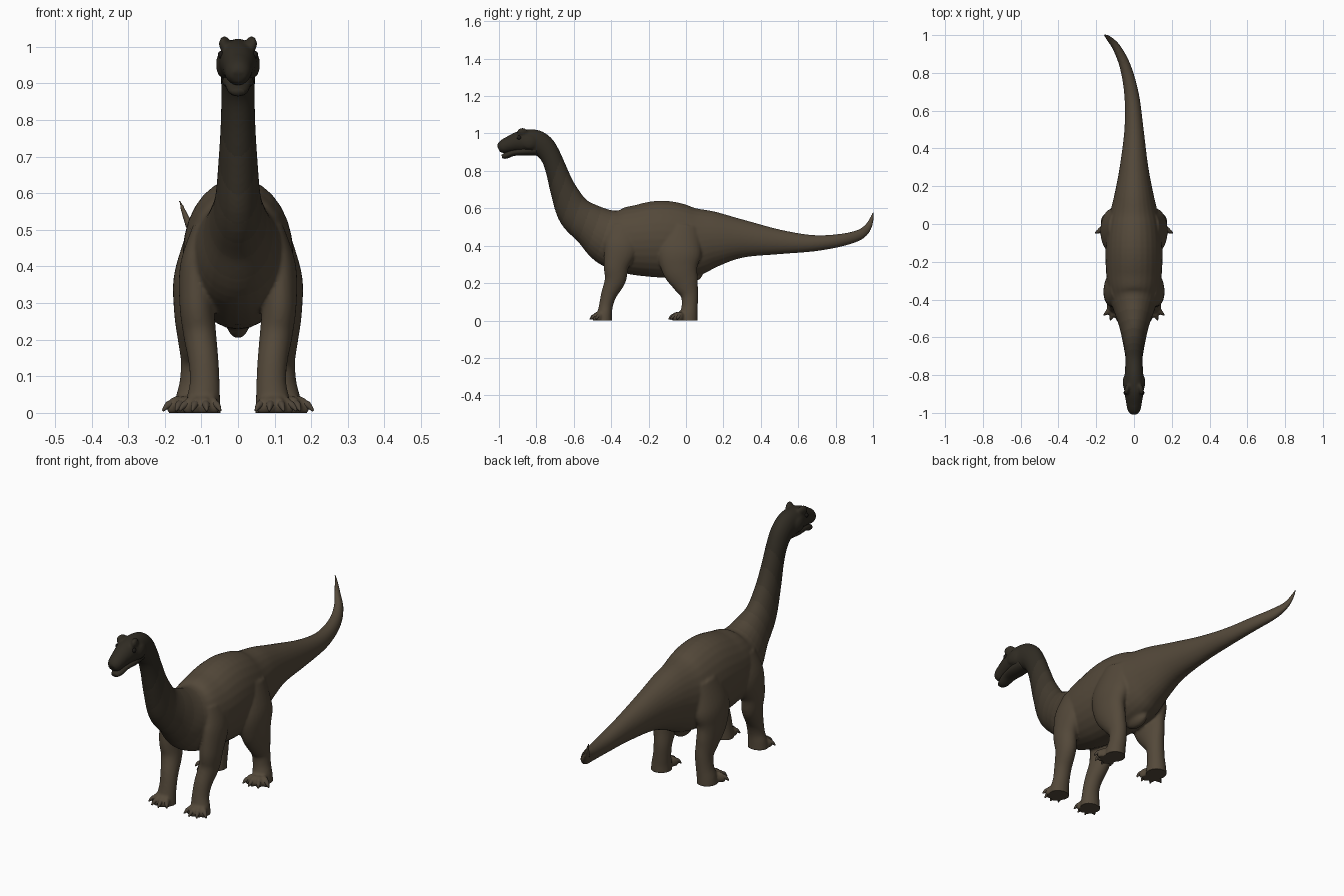
import bpy, bmesh
from math import sin, cos, pi, radians
from mathutils import Vector, Matrix

if "Cube" in bpy.data.objects:
    bpy.data.objects.remove(bpy.data.objects["Cube"])


def material(name, rgb):
    m = bpy.data.materials.new(name)
    m.diffuse_color = (*rgb, 1)
    m.use_nodes = True
    m.node_tree.nodes["Principled BSDF"].inputs["Base Color"].default_value = m.diffuse_color
    return m


# Hide gets darker from the body up to the head
LIGHT, DARK = Vector((0.088, 0.066, 0.042)), Vector((0.030, 0.025, 0.017))
SHADES = [material(f"hide_{i}", LIGHT.lerp(DARK, i / 7)) for i in range(8)]
CLAW = material("claw", (0.075, 0.058, 0.04))
EYE = material("eye", (0.012, 0.01, 0.008))


def spline(pts, steps=6):
    """Catmull-Rom through tuples of any length."""
    p = [pts[0]] + pts + [pts[-1]]
    out = []
    for i in range(1, len(p) - 2):
        for k in range(steps):
            t = k / steps
            out.append([0.5 * (2 * b + (c - a) * t + (2 * a - 5 * b + 4 * c - d) * t * t
                               + (3 * b - a - 3 * c + d) * t ** 3)
                        for a, b, c, d in zip(*p[i - 1:i + 3])])
    return out + [list(pts[-1])]


def loft(bm, stations, sides=28):
    """Tube through stations (x, y, z, side radius, other radius)."""
    st = spline(stations)
    cen = [Vector(s[:3]) for s in st]
    rings = []
    for i, s in enumerate(st):
        t = (cen[min(i + 1, len(st) - 1)] - cen[max(i - 1, 0)]).normalized()
        side = (Vector((1, 0, 0)) - t * t.x).normalized()
        up = t.cross(side)
        a, b = max(s[3], .003), max(s[4], .003)
        rings.append([bm.verts.new(cen[i] + side * a * cos(2 * pi * k / sides)
                                   + up * b * sin(2 * pi * k / sides)) for k in range(sides)])
    for r, q in zip(rings, rings[1:]):
        for k in range(sides):
            n = (k + 1) % sides
            bm.faces.new((r[k], r[n], q[n], q[k]))
    bm.faces.new(rings[0])
    bm.faces.new(rings[-1])


def blob(bm, loc, radii, rot_z=0.0, rot_x=0.0):
    m = (Matrix.Translation(loc) @ Matrix.Rotation(rot_z, 4, 'Z')
         @ Matrix.Rotation(rot_x, 4, 'X') @ Matrix.Diagonal((*radii, 1)))
    bmesh.ops.create_uvsphere(bm, u_segments=20, v_segments=12, radius=1, matrix=m)


def finish(bm, name, mat=None):
    bmesh.ops.recalc_face_normals(bm, faces=bm.faces[:])
    me = bpy.data.meshes.new(name)
    bm.to_mesh(me)
    bm.free()
    me.shade_smooth()
    if mat:
        me.materials.append(mat)
    ob = bpy.data.objects.new(name, me)
    bpy.context.scene.collection.objects.link(ob)
    return ob


def fuse(ob, voxel, smooth):
    """Blend overlapping pieces into one skin, flatten the soles, shade by position."""
    r = ob.modifiers.new("fuse", 'REMESH')
    r.mode, r.voxel_size, r.use_smooth_shade = 'VOXEL', voxel, True
    s = ob.modifiers.new("soften", 'SMOOTH')
    s.factor, s.iterations = 0.5, smooth
    me = bpy.data.meshes.new_from_object(ob.evaluated_get(bpy.context.evaluated_depsgraph_get()))
    ob.modifiers.clear()
    ob.data = me
    for v in me.vertices:
        v.co.z = max(v.co.z, 0)
    me.materials.clear()
    for m in SHADES:
        me.materials.append(m)
    for p in me.polygons:
        f = (-0.36 - p.center.y + 0.35 * (p.center.z - 0.5)) / 0.5
        p.material_index = int(7.99 * min(max(f, 0), 1))
    me.shade_smooth()


skin = bmesh.new()
# Tail, trunk, neck and upper head in one sweep
loft(skin, [
    (-.160, 1.004, .582, .004, .004), (-.130, .978, .508, .012, .019),
    (-.090, .93, .460, .022, .028), (-.045, .83, .430, .030, .034),
    (-.012, .68, .413, .039, .044), (0, .50, .420, .051, .066),
    (0, .30, .437, .076, .103), (0, .15, .435, .105, .151),
    (0, .02, .422, .134, .19), (0, -.13, .435, .150, .206),
    (0, -.28, .430, .146, .186), (0, -.40, .445, .125, .158),
    (0, -.505, .507, .088, .115), (0, -.595, .578, .064, .095),
    (0, -.655, .695, .053, .071), (0, -.692, .80, .047, .058),
    (0, -.722, .875, .046, .055), (0, -.760, .928, .047, .062),
    (0, -.81, .952, .050, .069), (0, -.88, .958, .052, .058),
    (0, -.945, .942, .042, .043), (0, -.985, .926, .034, .034),
    (0, -1.003, .918, .020, .018)])
# Chest, belly keel and nostril bump
blob(skin, (0, -.42, .39), (.085, .10, .085))
blob(skin, (0, .02, .25), (.032, .07, .046))
blob(skin, (0, -.955, .965), (.024, .025, .016))

FEET = []  # toe ends: position, outward direction, size
for s in (1, -1):
    # Brow ridges and cheeks
    blob(skin, (s * .037, -.875, 1.008), (.014, .030, .022), s * .25)
    blob(skin, (s * .044, -.838, .952), (.016, .040, .036))
    # Front leg with shoulder
    loft(skin, [(s * x, y, z, a, b) for x, y, z, a, b in [
        (.085, -.33, .50, .040, .080), (.112, -.345, .40, .046, .090),
        (.113, -.372, .30, .047, .069), (.105, -.378, .22, .045, .057),
        (.094, -.412, .14, .041, .042), (.091, -.428, .08, .041, .037),
        (.095, -.435, .03, .047, .040), (.096, -.437, -.012, .050, .042)]])
    # Hind leg with thigh
    loft(skin, [(s * x, y, z, a, b) for x, y, z, a, b in [
        (.080, -.02, .50, .055, .095), (.112, -.035, .37, .063, .118),
        (.123, -.032, .28, .052, .098), (.119, -.003, .20, .045, .071),
        (.115, .018, .14, .041, .048), (.119, .020, .08, .041, .043),
        (.126, .014, .03, .046, .048), (.128, .012, -.012, .049, .050)]])
    # Toes
    for cx, cy, angles, reach in ((.096, -.437, (-38, -8, 22, 55), .046),
                                  (.130, -.008, (-35, -5, 28, 62), .053)):
        for deg in angles:
            a = radians(deg)
            d = Vector((s * sin(a), -cos(a), 0))
            c = Vector((s * cx, cy, .020))
            blob(skin, c + d * reach * .8, (.017, .033, .026), s * a, .35)
            FEET.append((c + d * (reach + .008), d))
body = finish(skin, "body")
fuse(body, 0.0065, 5)

# Lower jaw, parted from the snout by the mouth line
bm = bmesh.new()
loft(bm, [(0, -.80, .912, .040, .030), (0, -.86, .905, .043, .024),
          (0, -.92, .898, .036, .018), (0, -.962, .882, .028, .017),
          (0, -.984, .876, .017, .010)], 20)
finish(bm, "lower_jaw", SHADES[7])

# Eyes
for s, side in ((1, "left"), (-1, "right")):
    bm = bmesh.new()
    blob(bm, (s * .046, -.893, .978), (.009, .012, .011))
    finish(bm, "eye_" + side, EYE)

# Claws: tapering hooks at each toe end
bm = bmesh.new()
for pos, d in FEET:
    loft(bm, [(*(pos + d * o + Vector((0, 0, h))), r, r)
              for o, h, r in ((-.012, .006, .013), (.008, .001, .010), (.024, -.014, .003))], 10)
finish(bm, "claws", CLAW)
